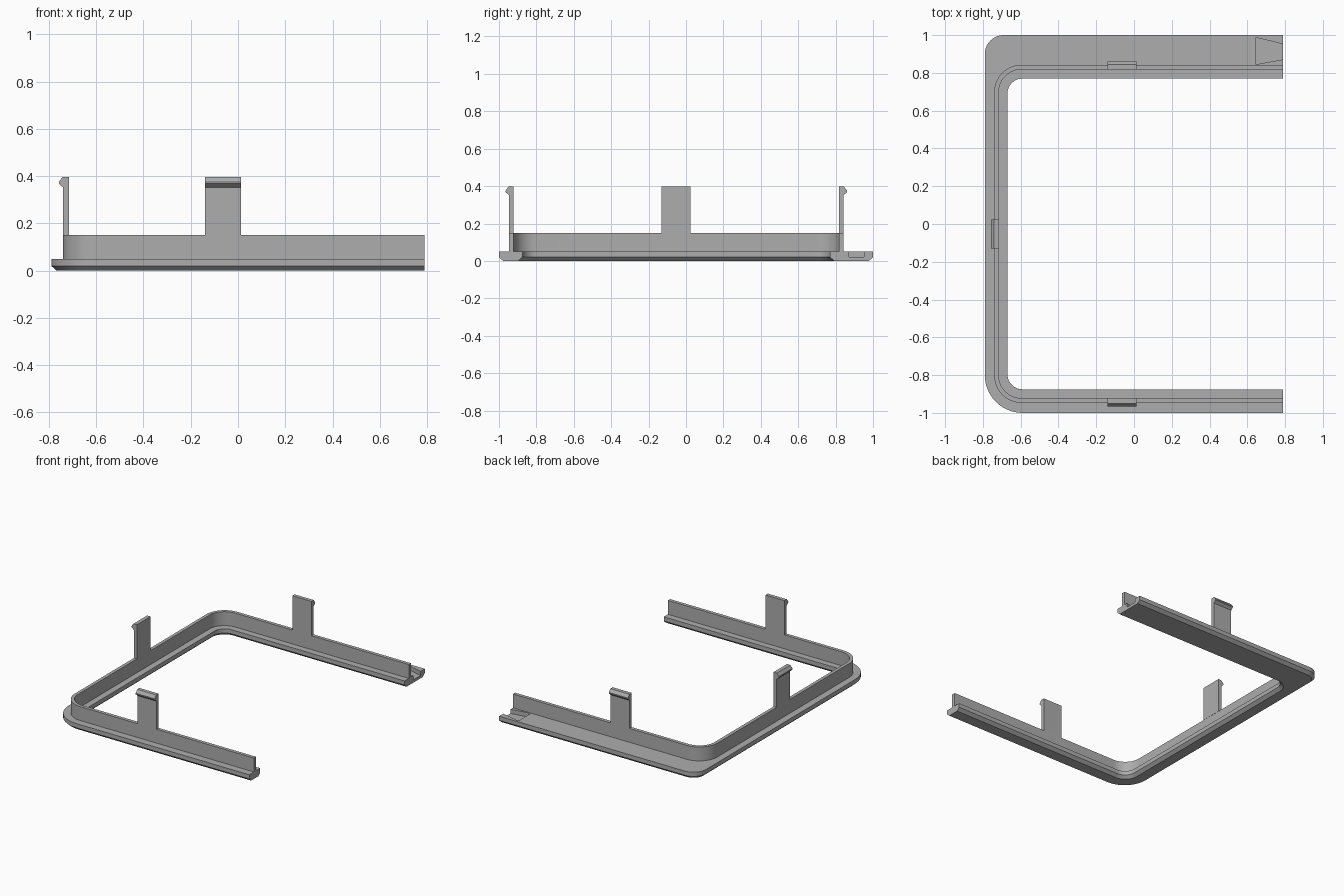
import bpy, bmesh
from math import sin, cos, pi

if "Cube" in bpy.data.objects:
    bpy.data.objects.remove(bpy.data.objects["Cube"])

grey = bpy.data.materials.new("plain grey")
GREY = (0.42, 0.42, 0.42, 1)
grey.diffuse_color = GREY
grey.use_nodes = True
grey.node_tree.nodes["Principled BSDF"].inputs["Base Color"].default_value = GREY

RIGHT = 0.79      # open end of the frame
STEPS = 14        # segments per rounded corner


def finish(name, bm, smooth=False):
    bmesh.ops.recalc_face_normals(bm, faces=bm.faces)
    mesh = bpy.data.meshes.new(name)
    bm.to_mesh(mesh)
    bm.free()
    mesh.materials.append(grey)
    obj = bpy.data.objects.new(name, mesh)
    bpy.context.collection.objects.link(obj)
    bpy.ops.object.select_all(action='DESELECT')
    obj.select_set(True)
    bpy.context.view_layer.objects.active = obj
    if smooth:
        bpy.ops.object.shade_smooth_by_angle(angle=0.5)
    return obj


def c_path(left, front, back, r_front, r_back, z):
    """C-shaped line, open at the right, with two rounded corners."""
    pts = [(RIGHT, front, z)]
    for i in range(STEPS + 1):
        a = pi / 2 * i / STEPS
        pts.append((left + r_front * (1 - sin(a)), front + r_front * (1 - cos(a)), z))
    for i in range(STEPS + 1):
        a = pi / 2 * i / STEPS
        pts.append((left + r_back * (1 - cos(a)), back - r_back * (1 - sin(a)), z))
    return pts + [(RIGHT, back, z)]


def c_rail(name, lines):
    """Skin a closed ring of C lines and cap both ends."""
    bm = bmesh.new()
    rows = [[bm.verts.new(p) for p in c_path(*line)] for line in lines]
    for row, nxt in zip(rows, rows[1:] + rows[:1]):
        for i in range(len(row) - 1):
            bm.faces.new((row[i], row[i + 1], nxt[i + 1], nxt[i]))
    for end in (0, -1):
        bm.faces.new([row[end] for row in rows])
    return finish(name, bm, smooth=True)


def prism(name, bottom, top):
    bm = bmesh.new()
    a = [bm.verts.new(p) for p in bottom]
    b = [bm.verts.new(p) for p in top]
    bm.faces.new(a)
    bm.faces.new(b)
    for i in range(len(a)):
        j = (i + 1) % len(a)
        bm.faces.new((a[i], a[j], b[j], b[i]))
    return finish(name, bm)


# Flat base with chamfered lower edges
def outer(d, z):
    return (-0.79 + d, -1 + d, 1 - d, 0.2 - d, 0.1 - d, z)


def inner(d, z):
    return (-0.67 - d, -0.875 - d, 0.77 + d, 0.08 + d, 0.08 + d, z)


base = c_rail("base_frame", [outer(0, 0.05), outer(0, 0.02), outer(0.022, 0),
                             inner(0.022, 0), inner(0.0, 0.02), inner(0, 0.05)])

# Dovetail recess in the back arm's open end
dovetail = [(0.645, 0.845), (0.645, 0.987), (0.8, 0.95), (0.8, 0.873)]
cutter = prism("dovetail_cutter", [(x, y, 0.02) for x, y in dovetail],
               [(x, y, 0.1) for x, y in dovetail])
cutter.hide_render = True
cut = base.modifiers.new("dovetail", 'BOOLEAN')
cut.operation = 'DIFFERENCE'
cut.solver = 'EXACT'
cut.object = cutter
bpy.context.view_layer.objects.active = base
bpy.ops.object.modifier_apply(modifier=cut.name)
bpy.data.objects.remove(cutter)

# Upright wall
WALL_OUT = (-0.74, -0.947, 0.843, 0.145, 0.145)
WALL_IN = (-0.716, -0.922, 0.818, 0.12, 0.12)
c_rail("upright_wall", [WALL_OUT + (0.15,), WALL_OUT + (0.049,),
                        WALL_IN + (0.049,), WALL_IN + (0.15,)])

# Snap clips with an outward barb: profile is (distance outward, height)
CLIP = [(-0.025, 0.149), (0, 0.149), (0, 0.352), (0.018, 0.368),
        (0.018, 0.376), (0.002, 0.397), (-0.025, 0.397)]


def clip(name, place, start, end):
    prism(name, [place(d, start, z) for d, z in CLIP],
          [place(d, end, z) for d, z in CLIP])


clip("front_clip", lambda d, s, z: (s, -0.947 - d, z), -0.14, 0.012)
clip("back_clip", lambda d, s, z: (s, 0.843 + d, z), -0.14, 0.012)
clip("right_clip", lambda d, s, z: (-0.74 - d, s, z), -0.13, 0.025)
